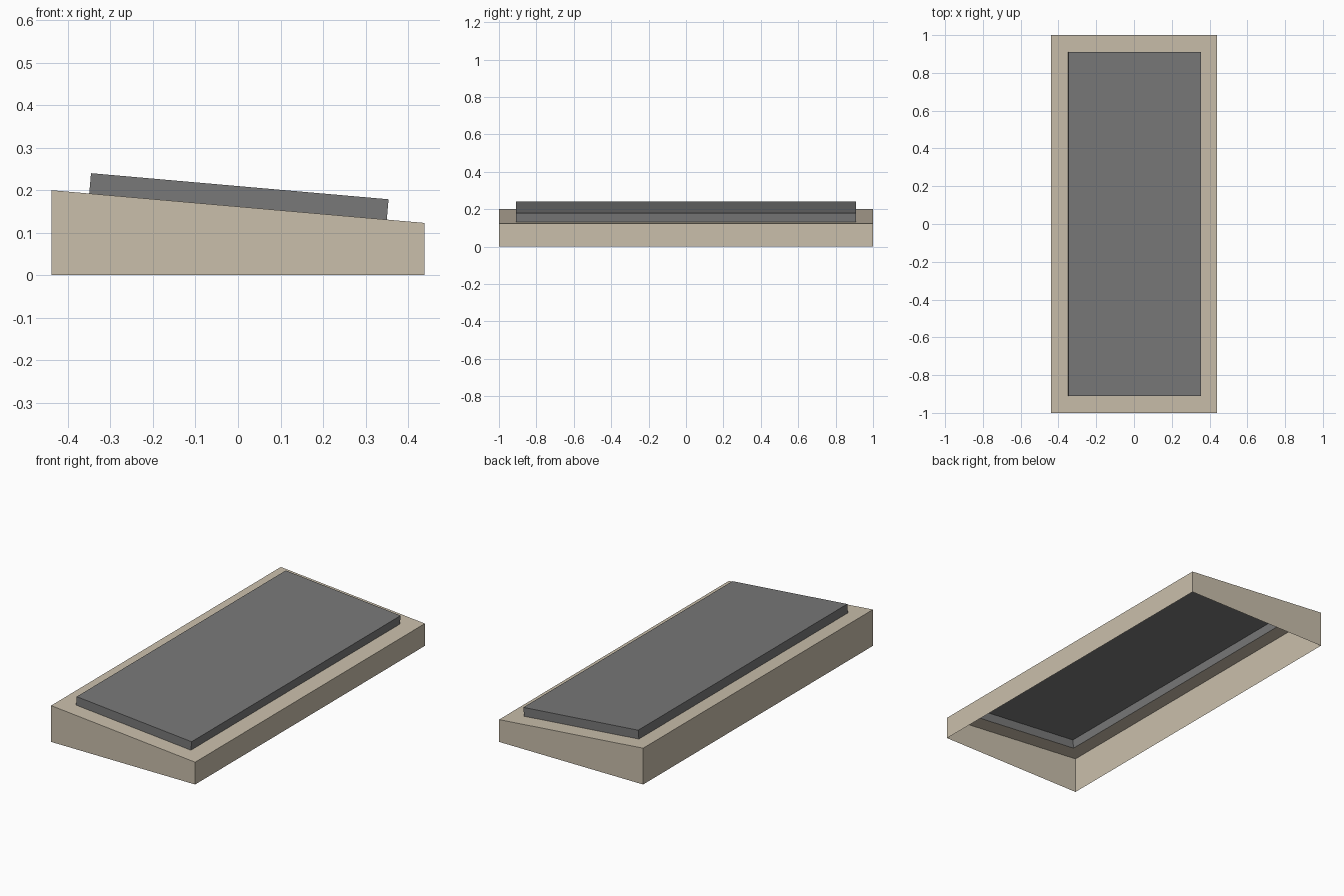
import bpy, bmesh
from mathutils import Vector

if "Cube" in bpy.data.objects:
    bpy.data.objects.remove(bpy.data.objects["Cube"])

HX, HY = 0.439, 1.0          # half width and half length
Z_HIGH, Z_LOW = 0.20, 0.123  # sloping top, left and right
slope = (Z_LOW - Z_HIGH) / (2 * HX)
normal = Vector((-slope, 0, 1)).normalized()


def top_z(x):
    return Z_HIGH + slope * (x + HX)


def ring(bm, hx, hy, height, offset=Vector()):
    return [bm.verts.new(Vector((sx * hx, sy * hy, height(sx * hx))) + offset)
            for sx, sy in ((-1, -1), (1, -1), (1, 1), (-1, 1))]


def bridge(bm, low, high):
    for i in range(4):
        j = (i + 1) % 4
        bm.faces.new((low[i], low[j], high[j], high[i]))


def finish(bm, name, rgb):
    mesh = bpy.data.meshes.new(name)
    bm.to_mesh(mesh)
    bm.free()
    mat = bpy.data.materials.new(name + "_colour")
    mat.diffuse_color = (*rgb, 1)
    mat.use_nodes = True
    mat.node_tree.nodes["Principled BSDF"].inputs["Base Color"].default_value = mat.diffuse_color
    mesh.materials.append(mat)
    bpy.context.collection.objects.link(bpy.data.objects.new(name, mesh))


# Wedge-shaped curb: open below, sloping rim around an opening
bm = bmesh.new()
foot = ring(bm, HX, HY, lambda x: 0)
rim = ring(bm, HX, HY, top_z)
opening = ring(bm, 0.35, 0.91, top_z)
bridge(bm, foot, rim)
bridge(bm, rim, opening)
finish(bm, "beige_curb", (0.59, 0.52, 0.41))

# Raised panel: shallow lid open below, pushed out along the slope normal
bm = bmesh.new()
low = ring(bm, 0.35, 0.91, top_z)
high = ring(bm, 0.35, 0.91, top_z, normal * 0.048)
bridge(bm, low, high)
bm.faces.new(high)
finish(bm, "grey_panel", (0.19, 0.19, 0.19))
